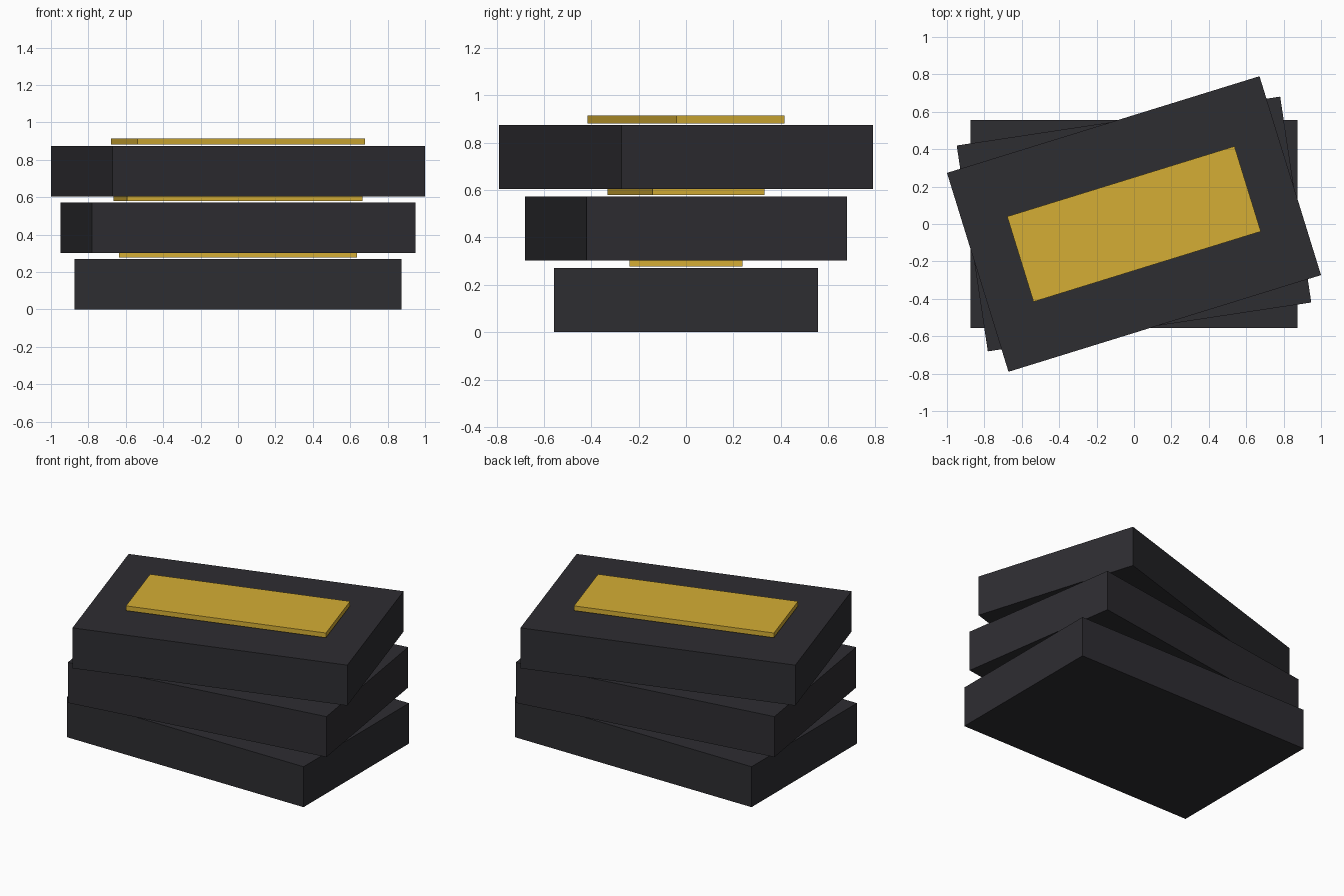
import bpy

if "Cube" in bpy.data.objects:
    bpy.data.objects.remove(bpy.data.objects["Cube"])

U = 1.59  # overall scale


def material(name, color):
    m = bpy.data.materials.new(name)
    m.diffuse_color = color
    m.use_nodes = True
    m.node_tree.nodes["Principled BSDF"].inputs["Base Color"].default_value = m.diffuse_color
    return m


def box(name, size, z, angle, mat):
    bpy.ops.mesh.primitive_cube_add(size=1, location=(0, 0, z * U), rotation=(0, 0, angle))
    ob = bpy.context.object
    ob.name = name
    ob.scale = [s * U for s in size]
    bpy.ops.object.transform_apply(location=False, rotation=False, scale=True)
    ob.data.materials.append(mat)
    return ob


dark = material("dark", (0.027, 0.026, 0.031, 1))
gold = material("gold", (0.66, 0.42, 0.035, 1))

# Three stacked blocks, each twisted further, with a gold label plate on top
for i in range(3):
    base, angle = i * 0.19, -0.15 * -i
    box(f"block_{i + 1}", (1.1, 0.7, 0.17), base + 0.085, angle, dark)
    box(f"label_plate_{i + 1}", (0.8, 0.3, 0.02), base + 0.185, angle, gold)
